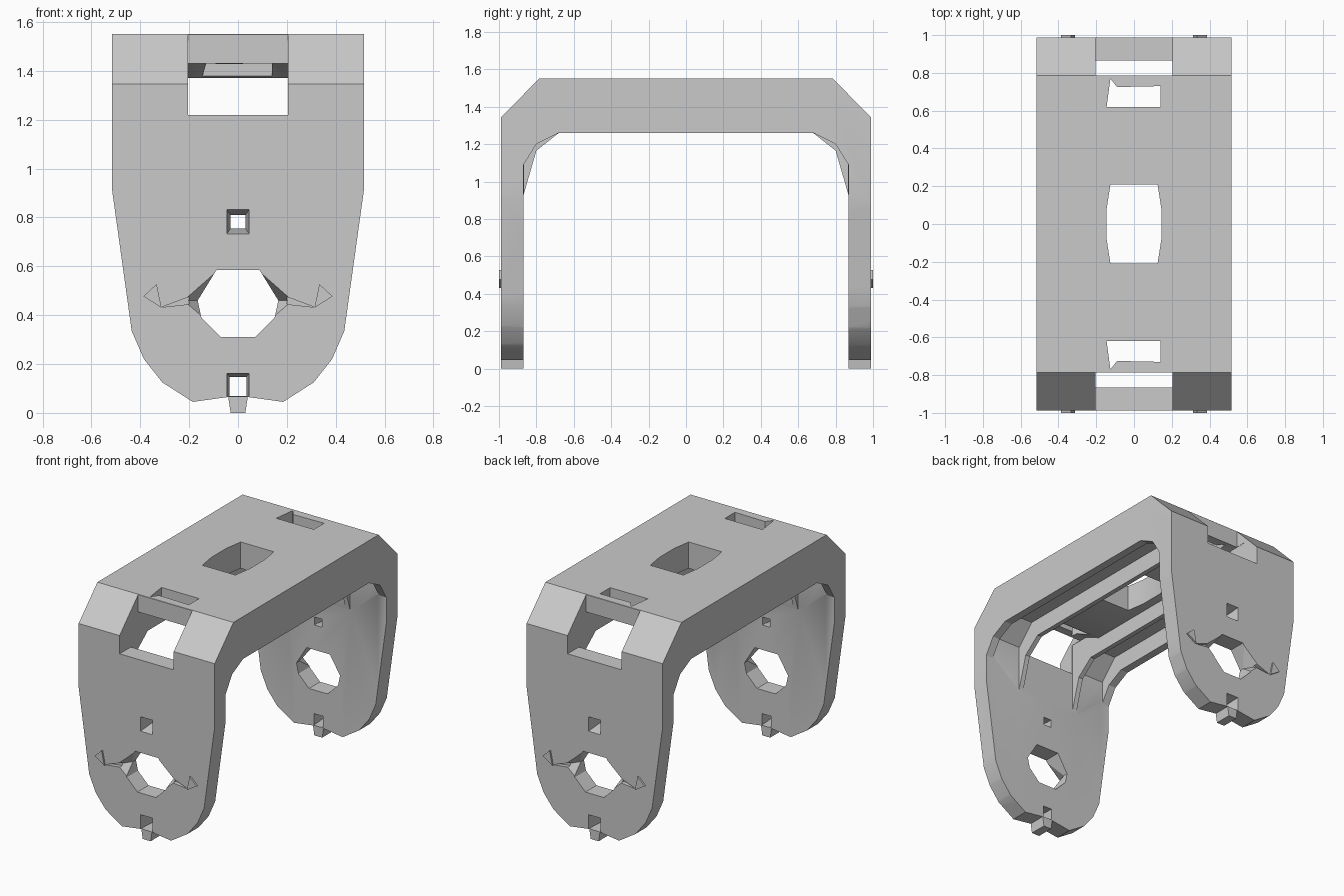
import bpy, bmesh

cube = bpy.data.objects.get("Cube")
if cube:
    bpy.data.objects.remove(cube, do_unlink=True)

grey = bpy.data.materials.new("plain grey")
grey.use_nodes = True
grey.diffuse_color = (0.59, 0.59, 0.59, 1)
grey.node_tree.nodes["Principled BSDF"].inputs["Base Color"].default_value = grey.diffuse_color


def loft(name, axis, sections):
    """Closed solid through sections (position, polygon) along the x, y or z axis."""
    bm = bmesh.new()
    rings = []
    for pos, poly in sections:
        ring = []
        for a, b in poly:
            co = [a, b]
            co.insert("xyz".index(axis), pos)
            ring.append(bm.verts.new(co))
        rings.append(ring)
    n = len(rings[0])
    for r, q in zip(rings, rings[1:]):
        for i in range(n):
            j = (i + 1) % n
            bm.faces.new((r[i], r[j], q[j], q[i]))
    bm.faces.new(rings[0])
    bm.faces.new(rings[-1])
    bmesh.ops.recalc_face_normals(bm, faces=bm.faces)
    bmesh.ops.triangulate(bm, faces=bm.faces)
    mesh = bpy.data.meshes.new(name)
    bm.to_mesh(mesh)
    bm.free()
    mesh.materials.append(grey)
    obj = bpy.data.objects.new(name, mesh)
    bpy.context.collection.objects.link(obj)
    return obj


def rect(a0, a1, b0, b1):
    return [(a0, b0), (a1, b0), (a1, b1), (a0, b1)]


def mirrored(half):
    return half + [(-a, b) for a, b in reversed(half)]


def boolean(target, tool, operation="DIFFERENCE"):
    mod = target.modifiers.new("cut", "BOOLEAN")
    mod.operation, mod.solver, mod.object = operation, "EXACT", tool
    bpy.context.view_layer.update()
    graph = bpy.context.evaluated_depsgraph_get()
    mesh = bpy.data.meshes.new_from_object(target.evaluated_get(graph))
    target.modifiers.clear()
    target.data = mesh
    bpy.data.objects.remove(tool, do_unlink=True)


# U-shaped yoke: the corner gussets grow deeper towards the middle
edge = mirrored([(0.988, -0.1), (0.988, 1.345), (0.785, 1.55)])
rim = [(-0.68, 1.26), (-0.8, 1.2), (-0.868, 1.09), (-0.868, -0.1)]
deep = [(-0.68, 1.26), (-0.8, 1.165), (-0.868, 0.93), (-0.868, -0.1)]


def u_profile(inner):
    return edge + list(reversed(inner)) + [(-y, z) for y, z in inner]


yoke = loft("yoke", "x", [(-0.6, u_profile(rim)), (-0.45, u_profile(rim)),
                          (-0.25, u_profile(deep)), (0.25, u_profile(deep)),
                          (0.45, u_profile(rim)), (0.6, u_profile(rim))])

# Tapered, rounded leg outline with the small end tab
outline = mirrored([(0.515, 1.7), (0.515, 0.91), (0.435, 0.335), (0.385, 0.22),
                    (0.31, 0.125), (0.185, 0.045), (0.04, 0.065), (0.03, 0)])
boolean(yoke, loft("outline", "y", [(-1.2, outline), (1.2, outline)]), "INTERSECT")

# Channels under the top, leaving two rims and two thin inner ribs
channel = mirrored([(0.866, 0.85), (0.866, 1.43), (0.73, 1.43), (0.6, 1.37)])
boolean(yoke, loft("channel", "x", [(-0.207, channel), (0.207, channel)]))
side_channel = mirrored([(0.866, 0.85), (0.866, 1.25), (0.74, 1.38)])
for side in (-1, 1):
    boolean(yoke, loft("side_channel", "x", [(0.24 * side, side_channel),
                                             (0.46 * side, side_channel)]))

# Bulged opening in the middle of the top
top_hole = mirrored([(0.125, -0.208), (0.145, -0.08), (0.145, 0.08), (0.125, 0.208)])
boolean(yoke, loft("top_hole", "z", [(1.2, top_hole), (1.7, top_hole)]))

hole = mirrored([(0.088, 0.585), (0.165, 0.46), (0.15, 0.39), (0.07, 0.31)])
flared = mirrored([(0.088, 0.585), (0.23, 0.46), (0.15, 0.39), (0.07, 0.31)])

for s in (-1, 1):
    # Corner slot and narrow slot beside it
    slot = rect(-0.205, 0.205, 0.787 * s, 1.1 * s)
    boolean(yoke, loft("corner_slot", "z", [(1.22, slot), (1.7, slot)]))
    narrow = [(-0.145, 0.62 * s), (0.14, 0.62 * s), (0.14, 0.73 * s),
              (-0.09, 0.725 * s), (-0.125, 0.77 * s)]
    boolean(yoke, loft("narrow_slot", "z", [(1.2, narrow), (1.7, narrow)]))
    # Pivot hole, pin hole and end hole, flared outwards
    boolean(yoke, loft("pivot_hole", "y", [(0.8 * s, hole), (0.9 * s, hole), (1.0 * s, flared)]))
    boolean(yoke, loft("pin_hole", "y", [(0.8 * s, rect(-0.03, 0.03, 0.755, 0.81)),
                                         (0.9 * s, rect(-0.03, 0.03, 0.755, 0.81)),
                                         (1.0 * s, rect(-0.048, 0.048, 0.73, 0.835))]))
    boolean(yoke, loft("end_hole", "y", [(0.8 * s, rect(-0.028, 0.028, 0.07, 0.14)),
                                         (1.0 * s, rect(-0.046, 0.046, 0.066, 0.163))]))
    # Small raised pointers and shallow grooves beside the pivot hole
    for side in (-1, 1):
        groove = [(0.315 * side, 0.432), (0.2 * side, 0.475), (0.2 * side, 0.445)]
        boolean(yoke, loft("groove", "y", [(0.96 * s, groove), (1.1 * s, groove)]))
        tri = [(0.387 * side, 0.477), (0.333 * side, 0.527), (0.313 * side, 0.43)]
        loft(("front" if s < 0 else "back") + ("_left" if side > 0 else "_right") + "_pointer",
             "y", [(0.98 * s, tri), (1.0 * s, tri)])

# Soft shading round the leg ends, sharp edges kept
bpy.ops.object.select_all(action="DESELECT")
yoke.select_set(True)
bpy.context.view_layer.objects.active = yoke
bpy.ops.object.shade_smooth_by_angle(angle=0.45)
